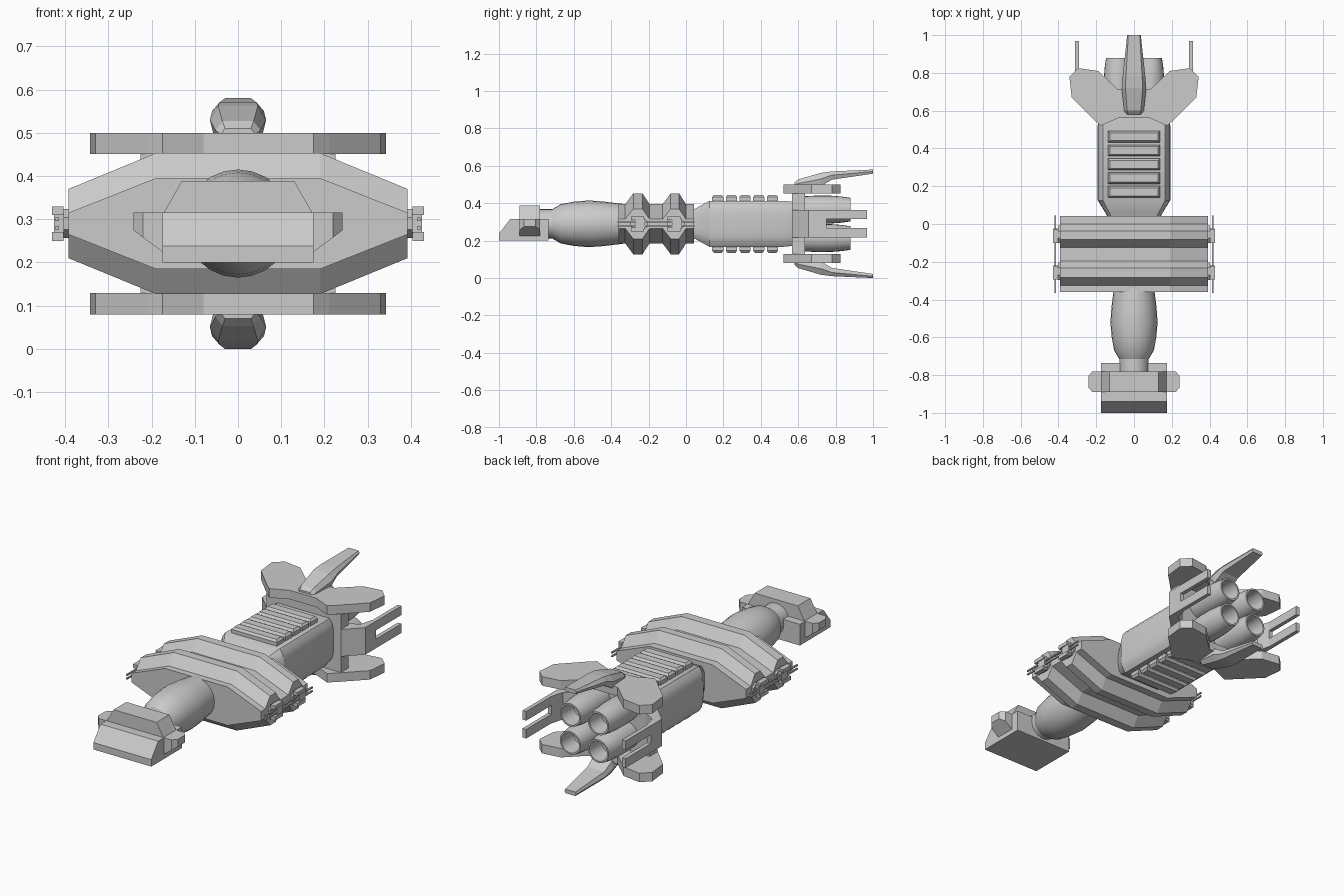
import bpy, bmesh, math
from mathutils import Vector

if "Cube" in bpy.data.objects:
    bpy.data.objects.remove(bpy.data.objects["Cube"], do_unlink=True)

MID = 0.29  # height of the ship's long axis

hull_grey = bpy.data.materials.new("hull grey")
hull_grey.use_nodes = True
hull_grey.diffuse_color = (0.6, 0.6, 0.6, 1)
hull_grey.node_tree.nodes["Principled BSDF"].inputs["Base Color"].default_value = (0.6, 0.6, 0.6, 1)


def loft(name, rings, smooth=False, closed=False):
    """Skin a list of equal rings of points; cap the ends unless the loop is closed."""
    bm = bmesh.new()
    loops = [[bm.verts.new(p) for p in ring] for ring in rings]
    pairs = list(zip(loops, loops[1:]))
    if closed:
        pairs.append((loops[-1], loops[0]))
    n = len(loops[0])
    for a, b in pairs:
        for i in range(n):
            j = (i + 1) % n
            bm.faces.new((a[i], a[j], b[j], b[i]))
    if not closed:
        bm.faces.new(loops[0])
        bm.faces.new(loops[-1])
    bmesh.ops.recalc_face_normals(bm, faces=bm.faces)
    mesh = bpy.data.meshes.new(name)
    bm.to_mesh(mesh)
    bm.free()
    mesh.materials.append(hull_grey)
    obj = bpy.data.objects.new(name, mesh)
    bpy.context.collection.objects.link(obj)
    if smooth:
        bpy.ops.object.select_all(action='DESELECT')
        obj.select_set(True)
        bpy.context.view_layer.objects.active = obj
        bpy.ops.object.shade_smooth_by_angle(angle=math.radians(30))
    return obj


def prism(name, outline, axis, lo, hi):
    """Extrude a 2D outline along one axis."""
    def place(p, t):
        q = list(p)
        q.insert(axis, t)
        return q
    return loft(name, [[place(p, t) for p in outline] for t in (lo, hi)])


def box(name, x, y, z):
    corners = [(x[0], y[0]), (x[1], y[0]), (x[1], y[1]), (x[0], y[1])]
    return prism(name, corners, 2, *z)


def span(a, b):
    return min(a, b), max(a, b)


def lathe(name, profile, x=0, z=MID, sides=24, closed=False):
    """Turn (y, radius) points about a line along y."""
    turn = [2 * math.pi * i / sides for i in range(sides)]
    rings = [[(x + r * math.cos(t), y, z + r * math.sin(t)) for t in turn] for y, r in profile]
    return loft(name, rings, smooth=True, closed=closed)


def quad_sym(points):
    """Complete a quarter outline (x, z from the axis) to all four quadrants."""
    left = [(-x, z) for x, z in reversed(points)]
    top = points + left
    return top + [(-x, -z) for x, z in top]


# Head: wedge-nosed block, raised cabin and side pods
prism("head_base", [(-1, .2), (-1, .238), (-.94, .316), (-.735, .316), (-.735, .2)], 0, -.175, .175)
prism("head_cabin", [(-.175, .31), (.175, .31), (.13, .388), (-.13, .388)], 1, -.89, -.78)
for name, s in (("left", 1), ("right", -1)):
    rings = []
    for x, y0, y1, low in ((.15, -.89, -.78, .205), (.175, -.89, -.78, .225),
                           (.22, -.89, -.78, .258), (.242, -.865, -.805, .275)):
        rings.append([(s * x, y0, low), (s * x, y1, low), (s * x, y1, .316), (s * x, y0, .316)])
    loft(name + "_head_pod", rings)

# Neck
lathe("neck", [(-.8, .078), (-.715, .078), (-.67, .105), (-.6, .118), (-.52, .125),
               (-.44, .119), (-.34, .107)])

# Wide midsection with two raised bands
rings = []
for y, k in ((-.36, 0), (-.325, 0), (-.282, 1), (-.233, 1), (-.195, 0), (-.125, 0),
             (-.082, 1), (-.037, 1), (.0, 0), (.042, 0)):
    outline = quad_sym([(.392, .025 + .055 * k), (.19, .105 + .058 * k)])
    rings.append([(x, y, MID + z) for x, z in outline])
loft("midsection", rings)

# Twin gun mounts on the ends of the bands
for side, s in (("left", 1), ("right", -1)):
    for place, y in (("front", -.25), ("rear", -.055)):
        tag = side + "_" + place
        disc = [(y + .05 * math.cos(a), MID + .036 * math.sin(a))
                for a in [math.pi * (i + .5) / 4 for i in range(8)]]
        prism(tag + "_gun_mount", disc, 0, *span(s * .385, s * .403))
        box(tag + "_gun_bracket", span(s * .4, s * .425), (y - .02, y + .03), (MID - .028, MID + .028))
        for level, dz in (("upper", .03), ("lower", -.03)):
            box(tag + "_" + level + "_gun_body", span(s * .403, s * .43),
                (y - .045, y + .025), (MID + dz - .01, MID + dz + .01))
            box(tag + "_" + level + "_gun_barrel", span(s * .414, s * .422),
                (y - .115, y + .1), (MID + dz / 3 - .004, MID + dz / 3 + .004))

# Rear body with softly bulged sides
rings = []
for y, kx, kz in ((.03, .72, .62), (.05, .76, .66), (.125, 1, 1), (.52, 1, 1), (.58, .93, .95)):
    outline = quad_sym([(.192, .03), (.19, .07), (.182, .1), (.165, .123)])
    rings.append([(x * kx, y, MID + z * kz) for x, z in outline])
loft("rear_body", rings, smooth=True)

# Ribs, plates and fins come in pairs above and below the axis
plate_half = [(.08, .562), (.175, .52), (.21, .55), (.33, .67), (.342, .78),
              (.295, .825), (.19, .81), (.085, .712)]
plate = plate_half + [(-x, y) for x, y in reversed(plate_half)]
for name, s in (("upper", 1), ("lower", -1)):
    for i in range(5):
        y = .17 + .073 * i
        rings = []
        for h, w, d in ((.11, .138, .03), (.143, .138, .03), (.155, .128, .021)):
            z = MID + s * h
            rings.append([(-w, y - d, z), (w, y - d, z), (w, y + d, z), (-w, y + d, z)])
        loft(f"{name}_rib_{i + 1}", rings)
    prism(name + "_wing_plate", plate, 2, *span(MID + s * .161, MID + s * .21))
    rings = []
    for y, w, t, low, high in ((.58, .04, .03, .19, .22), (.6, .052, .036, .19, .237),
                               (.72, .065, .046, .2, .272), (.78, .06, .043, .236, .28),
                               (1, .036, .03, .268, .29)):
        shoulder = low + (high - low) * .55
        half = [(w * .85, low), (w, shoulder), (t, high)]
        outline = half + [(-x, z) for x, z in reversed(half)]
        rings.append([(x, y, MID + s * z) for x, z in outline])
    loft(name + "_fin", rings)

# Tail frame joining the plates
box("tail_bulkhead", (-.225, .225), (.568, .635), (MID - .165, MID + .165))

# Side arms ending in two prongs
arm = [(.2, .568), (.225, .568), (.312, .655), (.312, .75), (.288, .75), (.27, .68), (.2, .635)]
for name, s in (("left", 1), ("right", -1)):
    prism(name + "_arm", [(s * x, y) for x, y in arm], 2, MID - .073, MID + .075)
    for level, dz in (("upper", .05), ("lower", -.048)):
        box(f"{name}_{level}_prong", span(s * .29, s * .312), (.72, .968), (MID + dz - .025, MID + dz + .025))

# Four hollow engines
bell = [(.61, .07), (.7, .075), (.78, .074), (.83, .07), (.88, .063),
        (.88, .054), (.78, .05), (.775, .002), (.62, .002)]
for side, x in (("left", .085), ("right", -.085)):
    for level, dz in (("upper", .076), ("lower", -.076)):
        lathe(f"{side}_{level}_engine", bell, x, MID + dz, closed=True)
